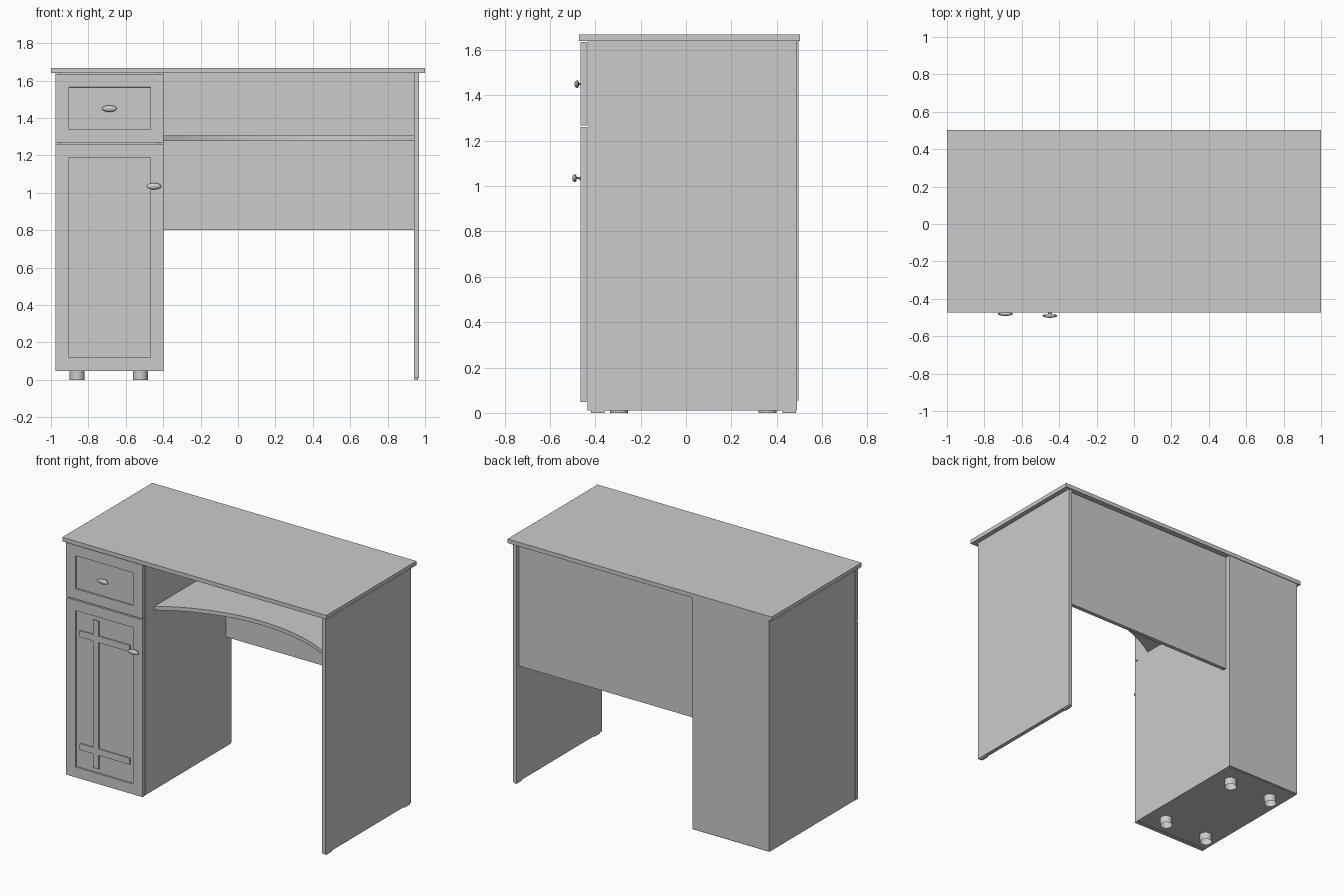
import bpy, bmesh, math
from mathutils import Matrix

if "Cube" in bpy.data.objects:
    bpy.data.objects.remove(bpy.data.objects["Cube"])


def finish(name, bm):
    bmesh.ops.recalc_face_normals(bm, faces=bm.faces)
    me = bpy.data.meshes.new(name)
    bm.to_mesh(me)
    bm.free()
    ob = bpy.data.objects.new(name, me)
    bpy.context.collection.objects.link(ob)
    return ob


def smooth(ob):
    bpy.ops.object.select_all(action='DESELECT')
    ob.select_set(True)
    bpy.context.view_layer.objects.active = ob
    bpy.ops.object.shade_smooth_by_angle(angle=math.radians(40))


def box_bm(x, y, z):
    bm = bmesh.new()
    size = (x[1] - x[0], y[1] - y[0], z[1] - z[0])
    mid = ((x[0] + x[1]) / 2, (y[0] + y[1]) / 2, (z[0] + z[1]) / 2)
    bmesh.ops.create_cube(bm, size=1, matrix=Matrix.Translation(mid) @ Matrix.Diagonal((*size, 1)))
    return bm


def box(name, x, y, z):
    return finish(name, box_bm(x, y, z))


def framed_front(name, x, y, z):
    """Slab with a sunk panel 0.1 in from every edge."""
    bm = box_bm(x, y, z)
    front = min(bm.faces, key=lambda f: f.calc_center_median().y)
    bm.normal_update()
    bmesh.ops.inset_region(bm, faces=[front], thickness=0.1)
    bmesh.ops.inset_region(bm, faces=[front], thickness=0.001, depth=-0.01)
    return finish(name, bm)


def knob(name, x, y, z):
    """Oval pull turned about the y axis, base at y, pointing to -y."""
    profile = [(0.018, 0), (0.011, 0.005), (0.010, 0.017), (0.030, 0.019), (0.038, 0.022),
               (0.040, 0.025), (0.036, 0.030), (0.022, 0.035), (0, 0.037)]
    bm = bmesh.new()
    vs = [bm.verts.new((r, -d, 0)) for r, d in profile]
    es = [bm.edges.new(p) for p in zip(vs, vs[1:])]
    bmesh.ops.spin(bm, geom=vs + es, cent=(0, 0, 0), axis=(0, 1, 0), angle=math.tau, steps=24)
    bmesh.ops.remove_doubles(bm, verts=bm.verts, dist=1e-5)
    bmesh.ops.transform(bm, verts=bm.verts,
                        matrix=Matrix.Translation((x, y, z)) @ Matrix.Diagonal((1, 1, 0.43, 1)))
    smooth(finish(name, bm))


L, R = -0.975, -0.397          # cabinet sides
T = 0.027                      # board thickness
F, B = -0.435, 0.49            # carcass front and back
TOP = 1.64

# Desk top and right support panel
box("desk_top", (-1, 1), (-0.472, 0.502), (TOP, 1.668))
box("right_leg_panel", (0.94, 0.967), (F, B), (0.01, TOP))
for i, y in enumerate((-0.39, 0.455)):
    box(f"leg_glide_{i}", (0.944, 0.963), (y - 0.03, y + 0.03), (0, 0.01))

# Cabinet carcass
box("cabinet_bottom", (L, R), (F, B), (0.05, 0.05 + T))
box("cabinet_left_side", (L, L + T), (F, B), (0.05 + T, TOP))
box("cabinet_right_side", (R - T, R), (F, B), (0.05 + T, TOP))
box("cabinet_back", (L, R), (B, 0.497), (0.055, TOP))

# Drawer and door fronts
framed_front("drawer_front", (L, R), (-0.465, -0.438), (1.268, 1.635))
framed_front("door", (L, R), (-0.465, -0.438), (0.048, 1.26))

# Lattice bars on the sunk door panel
bar_y = (-0.463, -0.454)
for i, z in enumerate((1.015, 0.243)):
    box(f"door_cross_bar_{i}", (-0.875, -0.497), bar_y, (z, z + 0.044))
for i, z in enumerate(((1.059, 1.16), (0.287, 1.015), (0.148, 0.243))):
    box(f"door_upright_bar_{i}", (-0.775, -0.731), bar_y, z)

# Pulls
knob("drawer_knob", -0.688, -0.455, 1.45)
knob("door_knob", -0.45, -0.465, 1.035)

# Open tube feet
for i, (x, y) in enumerate((x, y) for x in (-0.86, -0.522) for y in (-0.295, 0.36)):
    bm = bmesh.new()
    bmesh.ops.create_cone(bm, cap_ends=False, segments=32, radius1=0.04, radius2=0.04,
                          depth=0.05, matrix=Matrix.Translation((x, y, 0.025)))
    smooth(finish(f"cabinet_foot_{i}", bm))

# Modesty panel
box("modesty_panel", (R, 0.94), (0.437, 0.464), (0.8, TOP))

# Shelf with a concave front edge
bm = bmesh.new()
cx, half, n = (R + 0.94) / 2, (0.94 - R) / 2, 24
sag = 0.2
rad = (half ** 2 + sag ** 2) / (2 * sag)
pts = [(0.94, 0.437), (R, 0.437)]
for i in range(n + 1):
    dx = -half + 2 * half * i / n
    pts.append((cx + dx, -0.335 + sag - rad + math.sqrt(rad ** 2 - dx ** 2)))
face = bm.faces.new([bm.verts.new((x, y, 1.278)) for x, y in pts])
ext = bmesh.ops.extrude_face_region(bm, geom=[face])
bmesh.ops.translate(bm, vec=(0, 0, T),
                    verts=[v for v in ext["geom"] if isinstance(v, bmesh.types.BMVert)])
smooth(finish("keyboard_shelf", bm))
